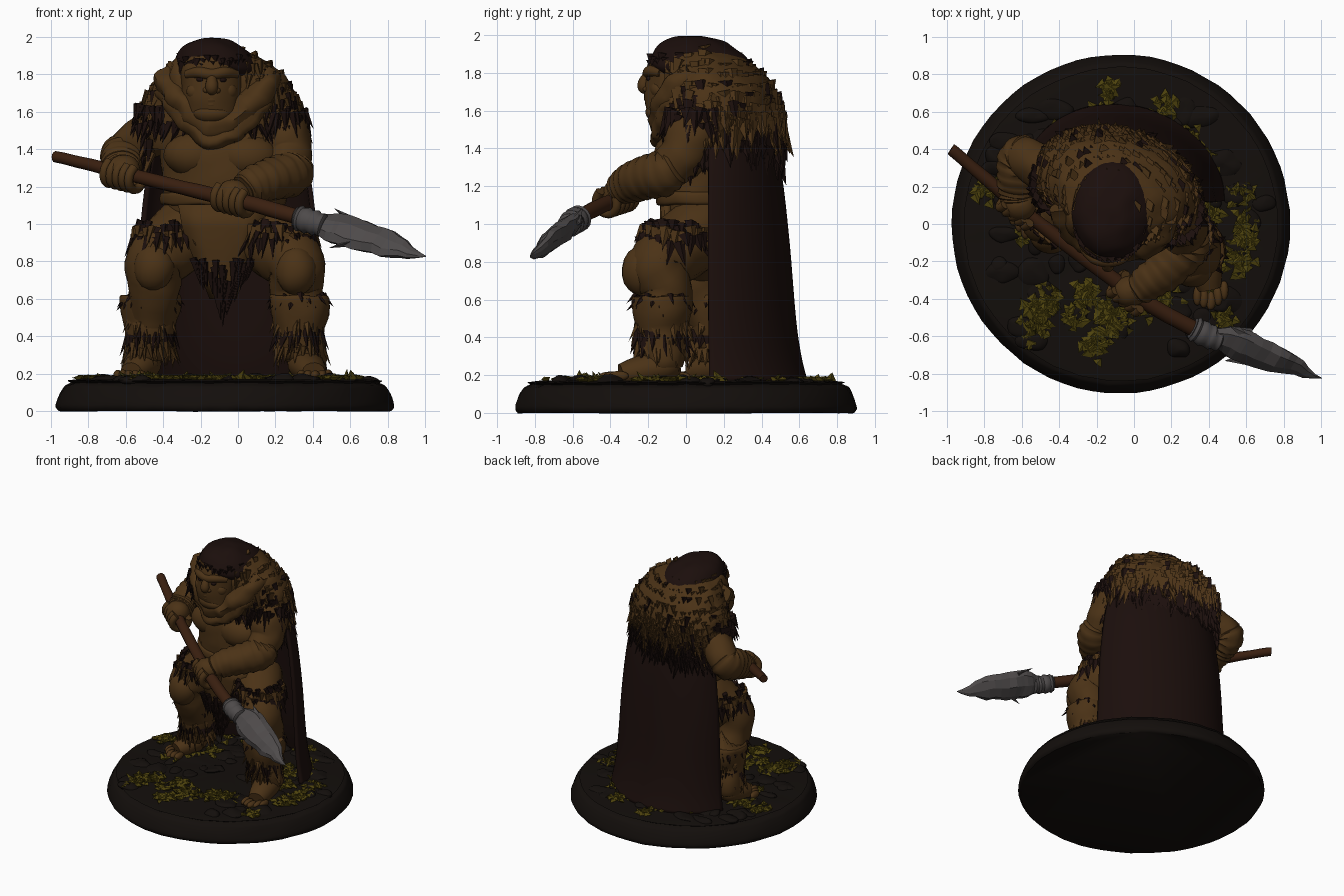
import bpy, bmesh, math, random
from mathutils import Vector as V, noise

if "Cube" in bpy.data.objects:
    bpy.data.objects.remove(bpy.data.objects["Cube"])

random.seed(7)
TURN = -0.28   # upper body twist


def mat(name, c):
    m = bpy.data.materials.new(name)
    m.diffuse_color = (*c, 1)
    m.use_nodes = True
    m.node_tree.nodes["Principled BSDF"].inputs["Base Color"].default_value = m.diffuse_color
    return m


SKIN = mat("tan", (.07, .032, .008))
DARK = mat("dark_fur", (.011, .0045, .0035))
MOSS = mat("moss", (.075, .055, .004))
WOOD = mat("wood", (.042, .014, .005))
STONE = mat("stone", (.075, .068, .068))
SOIL = mat("soil", (.0065, .0045, .0035))


def add(name, verts, faces, m, smooth=True, rough=0):
    me = bpy.data.meshes.new(name)
    if rough:
        verts = [V(v) + noise.noise_vector(V(v) * 11) * rough for v in verts]
    me.from_pydata([tuple(v) for v in verts], [], faces)
    bm = bmesh.new()
    bm.from_mesh(me)
    bmesh.ops.recalc_face_normals(bm, faces=bm.faces)
    bm.to_mesh(me)
    bm.free()
    if smooth:
        me.shade_smooth()
        me.set_sharp_from_angle(angle=math.radians(45))
    me.materials.append(m)
    ob = bpy.data.objects.new(name, me)
    bpy.context.collection.objects.link(ob)
    return ob


def skin_rings(rings, closed=True, caps=True):
    n, verts, faces = len(rings[0]), [p for r in rings for p in r], []
    for i in range(len(rings) - 1):
        for j in range(n if closed else n - 1):
            k = (j + 1) % n
            faces.append((i*n + j, i*n + k, i*n + n + k, i*n + n + j))
    if caps:
        faces += [tuple(range(n)), tuple(range(len(verts) - n, len(verts)))]
    return verts, faces


def spline(pts, sub):
    # smooth interpolation of equal-length tuples
    out, n = [], len(pts)
    for i in range(n - 1):
        q = [pts[max(i-1, 0)], pts[i], pts[i+1], pts[min(i+2, n-1)]]
        for s in range(sub):
            t = s / sub
            out.append(tuple(b + .5*t*(c - a + t*(2*a - 5*b + 4*c - d + t*(3*(b - c) + d - a)))
                             for a, b, c, d in zip(*q)))
    return out + [pts[-1]]


def ell(s, a, turn):
    cx, cy, z, rx, ry = s
    x, y = rx*math.cos(a), ry*math.sin(a)
    return V((cx + x*math.cos(turn) - y*math.sin(turn), cy + x*math.sin(turn) + y*math.cos(turn), z))


def loft(name, secs, m, turn=TURN, n=40, sub=5, rough=0.008):
    rings = [[ell(s, 2*math.pi*j/n, turn) for j in range(n)] for s in spline(secs, sub)]
    return add(name, *skin_rings(rings), m, rough=rough)


def drape(name, secs, a0, a1, m, rough=0.0):
    # open sheet hanging round the back
    rings = [[ell(s, math.radians(a0 + (a1 - a0)*j/44), TURN) for j in range(45)] for s in spline(secs, 4)]
    mod = add(name, *skin_rings(rings, False, False), m, rough=rough).modifiers.new("thick", "SOLIDIFY")
    mod.thickness, mod.offset = .025, 0


def tube(name, pts, m, n=16, sub=6, flat=1, ref=(0, 0.6, 1), wrap=0, rough=0.0, smooth=True):
    # pts are (x, y, z, radius); wrap adds bandage ridges
    s, rings = spline(pts, sub), []
    u = V(ref)
    for i, p in enumerate(s):
        t = (V(s[min(i+1, len(s)-1)][:3]) - V(s[max(i-1, 0)][:3])).normalized()
        u = (u - t*u.dot(t)).normalized()
        w = t.cross(u)
        r = max(p[3], .002) * (1 + wrap*(i % 3 - 1))
        rings.append([V(p[:3]) + u*r*math.cos(2*math.pi*j/n) + w*r*flat*math.sin(2*math.pi*j/n) for j in range(n)])
    return add(name, *skin_rings(rings), m, smooth, rough)


def ball(name, c, r, m, rough=0.006):
    n = 9
    return loft(name, [(c[0], c[1], c[2] - r[2]*math.cos(math.pi*i/n), max(.002, r[0]*math.sin(math.pi*i/n)),
                        max(.002, r[1]*math.sin(math.pi*i/n))) for i in range(n+1)], m, 0, 20, 1, rough)


def fur(name, tufts, m):
    # pointed locks: (root, direction, length, width)
    vs, fs = [], []
    for p, d, l, w in tufts:
        d = d.normalized()
        a = d.cross(V((.1, .2, 1)) if abs(d.z) < .9 else V((1, .3, 0))).normalized()
        b, k = d.cross(a), len(vs)
        vs += [p + a*w, p + b*w*.6, p - a*w, p - b*w*.6, p + d*l]
        fs += [(k+i, k+(i+1) % 4, k+4) for i in range(4)] + [(k, k+1, k+2, k+3)]
    return add(name, vs, fs, m, False)


def fringe(s, n, length, width, turn=0, flare=.3, a0=0, a1=360):
    out, c = [], V(s[:3])
    for i in range(n):
        p = ell(s, math.radians(a0 + (a1 - a0)*(i + random.random()*.7)/n), turn)
        o = (p - c).normalized()
        p.z += random.uniform(-.025, .025)
        d = o*flare*random.uniform(.5, 1.4) + V((random.uniform(-.25, .25), random.uniform(-.25, .25), -1))
        out.append((p - o*.012, d, length*random.uniform(.7, 1.3), width))
    return out


# base disc with soil lumps and moss clumps
BX = -.07
loft("base", [(BX, 0, z, r, r) for z, r in ((0, .89), (.02, .905), (.05, .9), (.09, .885), (.12, .868), (.135, .855), (.15, .82), (.17, .77), (.172, .02))],
     SOIL, 0, 72, 2, .006)
for i in range(70):
    a, r = random.uniform(0, 6.28), .79*math.sqrt(random.random())
    ball("soil_lump", (BX + r*math.cos(a), r*math.sin(a), .165), (random.uniform(.04, .1), random.uniform(.04, .08), .025), SOIL, .02)
leaves = []
for i in range(44):
    a, r = random.uniform(0, 6.28), random.uniform(.38, .76)
    for k in range(22):
        p = V((BX + r*math.cos(a) + random.gauss(0, .032), r*math.sin(a) + random.gauss(0, .032), .175))
        d = V((random.uniform(-1, 1), random.uniform(-1, 1), random.uniform(-.1, .35)))
        leaves.append((p, d, random.uniform(.03, .06), .03))
fur("moss", [t for t in leaves if (t[0] - V((BX, 0, .175))).length < .8], MOSS)

# torso, belly and chest
loft("torso", [(-.08, .12, .82, .16, .14), (-.08, .12, .93, .3, .21), (-.08, .11, 1.1, .32, .24), (-.08, .12, 1.25, .33, .26),
               (-.08, .13, 1.42, .34, .26), (-.08, .15, 1.6, .3, .2)], SKIN)
for c in ((-.23, .0, 1.37), (.05, -.05, 1.36)):
    ball("chest_muscle", c, (.17, .12, .12), SKIN)
loft("belt", [(-.08, .11, 1.1, .31, .23), (-.08, .11, 1.11, .34, .26), (-.08, .11, 1.16, .34, .26), (-.08, .11, 1.17, .31, .23)], SKIN)

# legs, boots and feet: hip, knee, ankle, toe
legs = {"left": ((-.25, .15, .98), (-.45, .03, .8), (-.47, .15, .45), (-.5, .18, .25), (-.58, .01, .2)),
        "right": ((.1, .1, .98), (.31, -.15, .78), (.33, -.13, .45), (.36, -.12, .25), (.41, -.37, .2))}
for side, (hip, knee, shin, ank, toe) in legs.items():
    tube(side + "_leg", [(*hip, .19), (*(V(hip).lerp(V(knee), .6)), .18), (*knee, .155), (knee[0], knee[1]*.9 + .03, .65, .14),
                         (*shin, .125), (*ank, .085)], SKIN, 24, rough=.012)
    ball(side + "_kneecap", (knee[0], knee[1] - .09, knee[2] - .03), (.11, .1, .13), SKIN)
    tube(side + "_boot", [(shin[0], shin[1], .62, .14), (shin[0], shin[1], .61, .16), (shin[0], shin[1], .53, .155),
                          (shin[0], shin[1], .42, .13), (*ank[:2], .3, .115), (*ank[:2], .25, .1)], SKIN, 24, 3, rough=.012)
    fur(side + "_boot_cuff", fringe((shin[0], shin[1], .61, .15, .15), 30, .07, .022, flare=.7), DARK)
    for z, m in ((.5, SKIN), (.42, DARK), (.36, SKIN)):
        fur(side + "_boot_fur", fringe((shin[0], shin[1], z, .13, .13), 30, .11, .028, flare=.25), m)
    a, t = V(ank), V(toe)
    tube(side + "_foot", [(*(a - (t - a)*.3), .06), (*a, .085), (*a.lerp(t, .55), .075), (*a.lerp(t, .9), .055)], SKIN, 16, 5, 1.15)
    across = (t - a).cross(V((0, 0, 1))).normalized()
    for i in range(5):
        p = t + across*(i - 2)*.036
        ball(side + "_toe", (p.x, p.y - .02*(2 - abs(i - 2)), .193), (.024, .05, .026), SKIN)
    # ragged hide over the thigh
    c = V(hip).lerp(V(knee), .62)
    for z, r, m in ((1.0, .16, DARK), (.97, .185, SKIN), (.93, .195, DARK)):
        fur(side + "_thigh_fur", fringe((c.x, c.y, z, r, r), 34, .11, .035, flare=.3), m)

# loincloth with ragged hem
cloth = [[V((-.08 + w*s, y - .03*(1 - s*s), z)) for s in (-1, -.5, 0, .5, 1)]
         for z, w, y in ((1.1, .24, -.11), (.98, .22, -.11), (.85, .17, -.09), (.72, .12, -.07), (.6, .07, -.05))]
add("loincloth", *skin_rings(cloth, False, False), SKIN, rough=.01).modifiers.new("thick", "SOLIDIFY").thickness = .03
hem = []
for i in range(70):
    s = random.uniform(-1, 1)
    z = max(random.uniform(.56, .82), .56 + .25*abs(s))
    hem.append((V((-.08 + s*(.06 + (z - .58)*.42), -.09 - (z - .6)*.12, z)), V((-.2*s, -.08, -1)), random.uniform(.08, .15), .035))
fur("loincloth_hem", hem, DARK)

# hanging cloak, open to the front
drape("cloak", [(-.06, .17, 1.45, .4, .27), (-.06, .17, 1.25, .445, .315), (-.06, .17, .9, .485, .355), (-.06, .17, .5, .505, .39),
                (-.06, .17, .3, .52, .42), (-.06, .17, .165, .54, .455)], 13, 176, DARK)

# fur mantle over shoulders, with long fur falling over the cloak
mantle = [(-.09, .19, 1.4, .41, .27), (-.09, .2, 1.52, .44, .295), (-.09, .2, 1.63, .435, .285), (-.09, .175, 1.74, .38, .265),
          (-.1, .12, 1.85, .28, .22), (-.12, .06, 1.92, .15, .16)]
loft("mantle", mantle, SKIN, rough=.018)
tan, dark = [], []
for k, s in enumerate(spline(mantle, 2)):
    for t in fringe(s, int(s[3]*120), .14, .04, TURN, .2, -50, 225):
        if k > 2 or t[0].y > .15:
            (dark if random.random() < (.5 if k < 3 else .14) else tan).append(t)
for z, r in ((1.37, .435), (1.42, .44), (1.47, .44)):
    dark += fringe((-.09, .19, z, r, r - .135), 62, .13, .042, TURN, .12, -20, 196)
tan += fringe((-.09, .19, 1.52, .445, .31), 62, .14, .04, TURN, .15, -25, 200)
tan += fringe((-.09, .19, 1.57, .445, .31), 62, .13, .04, TURN, .15, -25, 200)
dark += fringe((-.09, .17, 1.54, .41, .27), 34, .1, .035, TURN, .35, 205, 335)
# dark trim over each shoulder
for x, y, z in ((.22, .07, 1.6), (-.4, .22, 1.62)):
    dark += fringe((x, y, z, .15, .17), 34, .12, .035, 0, .25) + fringe((x, y, z - .07, .16, .17), 34, .1, .03, 0, .2)
fur("mantle_fur", tan, SKIN)
fur("mantle_dark_fur", dark, DARK)
# hood collar meeting in a point on the chest
for r, dz in ((.06, 0), (.07, .06)):
    tube("collar", [(-.38, .1, 1.72 + dz, r), (-.33, -.03, 1.63 + dz, r), (-.23, -.1, 1.52 + dz, r), (-.11, -.135, 1.45 + dz, r*.9),
                    (.0, -.12, 1.52 + dz, r), (.11, -.08, 1.63 + dz, r), (.16, .04, 1.73 + dz, r)], SKIN, rough=.025)
for x, y, z in ((-.3, .04, 1.75), (.04, .02, 1.75)):
    ball("hood_side", (x, y, z), (.08, .12, .14), SKIN, .015)

# head and face
loft("head", [(-.14, -.05, 1.5, .1, .08), (-.14, -.06, 1.56, .14, .13), (-.14, -.06, 1.65, .155, .155), (-.14, -.06, 1.74, .16, .155),
              (-.14, -.05, 1.83, .165, .155), (-.14, -.04, 1.9, .14, .14)], SKIN, 0)
tube("brow", [(-.27, -.13, 1.8, .025), (-.21, -.185, 1.81, .03), (-.14, -.2, 1.8, .03), (-.07, -.185, 1.81, .03), (-.01, -.13, 1.8, .025)], SKIN)
tube("nose", [(-.14, -.2, 1.8, .02), (-.14, -.22, 1.75, .033), (-.14, -.22, 1.72, .032), (-.14, -.19, 1.7, .015)], SKIN, 12)
for z, y in ((1.665, -.205), (1.64, -.2)):
    tube("lip", [(-.2, y + .03, z - .01, .012), (-.14, y, z, .018), (-.08, y + .03, z - .01, .012)], SKIN, 10)
ball("chin", (-.14, -.155, 1.59), (.1, .06, .05), SKIN)
for s in (-1, 1):
    ball("cheek", (-.14 + s*.085, -.145, 1.71), (.05, .045, .05), SKIN)
    ball("eye", (-.14 + s*.06, -.19, 1.77), (.022, .022, .014), DARK)
    ball("nostril", (-.14 + s*.03, -.2, 1.715), (.02, .025, .018), SKIN)

# hair cap
hair = [(-.1, .12, 1.79, .25, .25), (-.11, .08, 1.84, .23, .265), (-.125, .06, 1.9, .2, .24), (-.14, .04, 1.96, .14, .17),
        (-.14, .02, 1.99, .07, .08), (-.14, .02, 1.995, .01, .01)]
loft("hair", hair, DARK, 0)
fur("hair_locks", [t for s in hair[:2] for t in fringe(s, 44, .08, .035, 0, .15, -20, 200)]
    + fringe((-.13, -.01, 1.88, .185, .175), 26, .08, .04, 0, .05, 180, 360), DARK)

# spear shaft, binding and stone head
shaft = [(-.98, .4, 1.36, .03), (-.93, .36, 1.35, .032), (-.6, .08, 1.27, .036), (-.2, -.23, 1.17, .04), (.1, -.44, 1.1, .042), (.38, -.59, 1.02, .042)]
tube("spear_shaft", shaft, WOOD, 12, 4, rough=.004)
tube("spear_binding", [(.31, -.555, 1.035, .05), (.33, -.565, 1.03, .066), (.4, -.6, 1.01, .066), (.46, -.62, .99, .06)], STONE, 16, 5, wrap=.07)
tube("spear_head", [(.42, -.6, 1.0, .06), (.52, -.63, .98, .11), (.6, -.66, .955, .11), (.75, -.72, .91, .1), (.88, -.77, .865, .065),
                    (.995, -.825, .825, .003)], STONE, 8, 3, .5, (0, .7, .7), rough=.016, smooth=False)
fur("spear_barbs", [(V((.62, -.6, 1.01)), V((-1, .5, .7)), .14, .045), (V((.6, -.72, .9)), V((-1, -.1, -.25)), .12, .035)], STONE)

# arms with wrapped forearms, and hands gripping the shaft
arms = {"left": ([(-.33, .2, 1.55, .12), (-.46, .28, 1.48, .125), (-.57, .35, 1.41, .115), (-.61, .34, 1.36, .11)],
                 [(-.57, .37, 1.41, .1), (-.605, .35, 1.37, .12), (-.62, .25, 1.33, .115), (-.625, .17, 1.29, .1), (-.62, .12, 1.28, .085)],
                 V((-.61, .09, 1.265))),
        "right": ([(.2, .08, 1.58, .12), (.25, .03, 1.47, .14), (.27, -.02, 1.36, .125), (.26, -.11, 1.28, .11)],
                  [(.31, -.05, 1.31, .09), (.28, -.12, 1.27, .12), (.18, -.23, 1.24, .115), (.08, -.31, 1.21, .1), (.02, -.36, 1.18, .08)],
                  V((-.02, -.37, 1.135)))}
axis = V((.8, -.6, -.2)).normalized()
u = axis.cross(V((0, 0, 1))).normalized()
w = axis.cross(u)
for side, (upper, fore, hand) in arms.items():
    tube(side + "_upper_arm", upper, SKIN, 24, rough=.01)
    tube(side + "_forearm_wrap", fore, SKIN, 24, 7, wrap=.04, rough=.008)
    ball(side + "_palm", hand + V((0, .01, .025)), (.09, .085, .08), SKIN)
    for i in range(5):
        c = hand + axis*(i - 2)*.042
        tube(side + "_finger", [(*(c + (u*math.cos(a) + w*math.sin(a))*.066), .025) for a in [k*.75 - 1 for k in range(7)]], SKIN, 10, 3)
